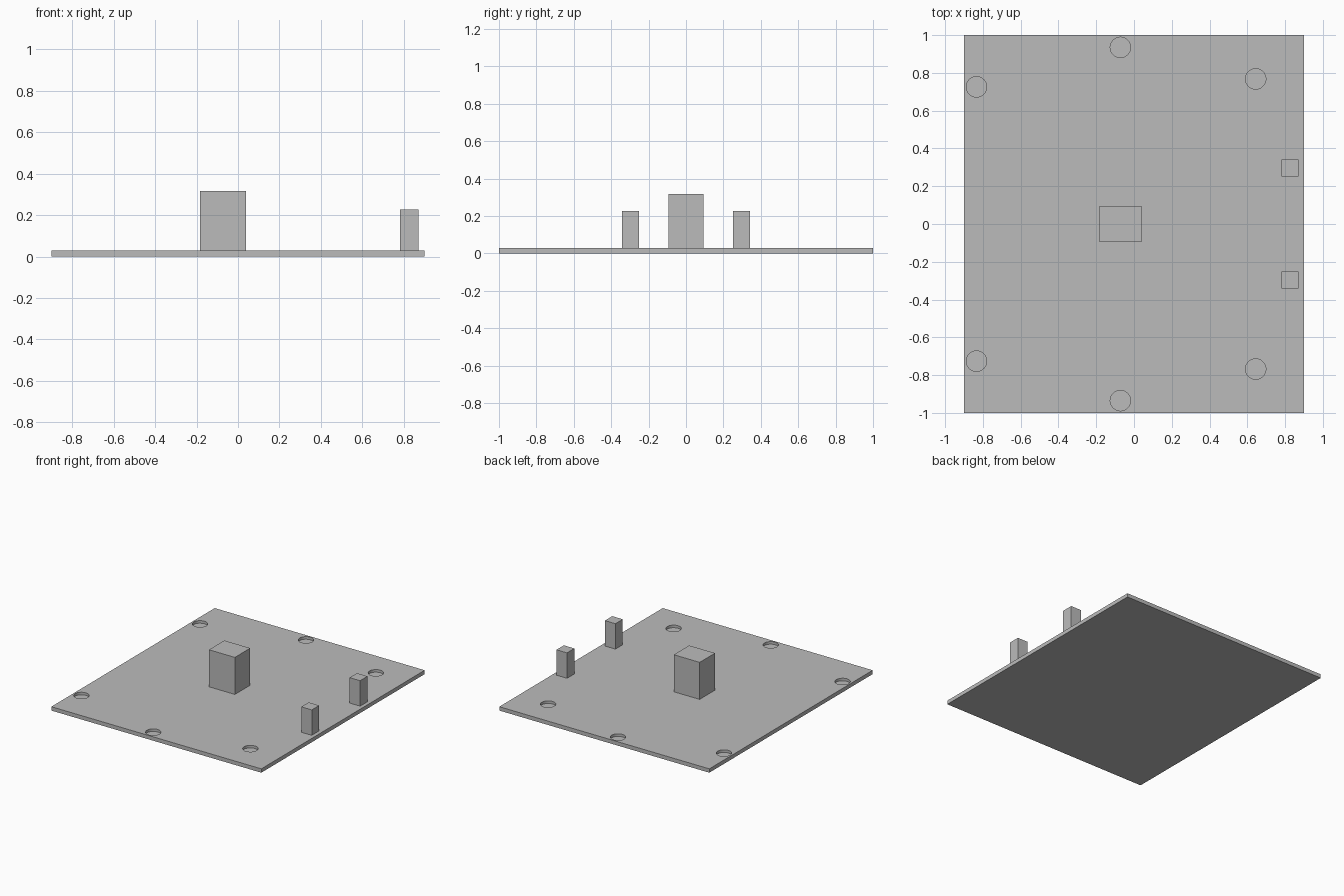
import bpy

cube = bpy.data.objects.get("Cube")
if cube:
    bpy.data.objects.remove(cube, do_unlink=True)

grey = bpy.data.materials.new("plain grey")
grey.use_nodes = True
grey.diffuse_color = (0.5, 0.5, 0.5, 1)
grey.node_tree.nodes["Principled BSDF"].inputs["Base Color"].default_value = grey.diffuse_color

PLATE_TOP = 0.03
HOLE_FLOOR = 0.01


def box(name, centre, size, bottom, top):
    """Upright block given by its plan centre, plan size and z range."""
    bpy.ops.mesh.primitive_cube_add(size=1, location=(*centre, (bottom + top) / 2))
    ob = bpy.context.object
    ob.name = name
    ob.scale = (*size, top - bottom)
    bpy.ops.object.transform_apply(location=False, rotation=False, scale=True)
    ob.data.materials.append(grey)
    return ob


# Base plate
plate = box("base_plate", (0, 0), (1.8, 2), 0, PLATE_TOP)

# Blind round recesses, mirrored front to back
for x, y in [(-0.834, 0.726), (-0.072, 0.935), (0.644, 0.768)]:
    for side in (1, -1):
        bpy.ops.mesh.primitive_cylinder_add(
            vertices=48, radius=0.054, depth=0.1, location=(x, y * side, HOLE_FLOOR + 0.05))
        cutter = bpy.context.object
        cutter.name = "recess_cutter"
        cutter.data.materials.append(grey)
        cut = plate.modifiers.new("recess", 'BOOLEAN')
        cut.operation = 'DIFFERENCE'
        cut.solver = 'EXACT'
        cut.object = cutter
        bpy.context.view_layer.objects.active = plate
        bpy.ops.object.modifier_apply(modifier=cut.name)
        bpy.data.objects.remove(cutter, do_unlink=True)

# Central block
box("centre_block", (-0.072, 0), (0.222, 0.188), PLATE_TOP, 0.317)

# Pair of edge posts
for name, side in (("back_post", 1), ("front_post", -1)):
    box(name, (0.826, 0.296 * side), (0.09, 0.09), PLATE_TOP, 0.227)
